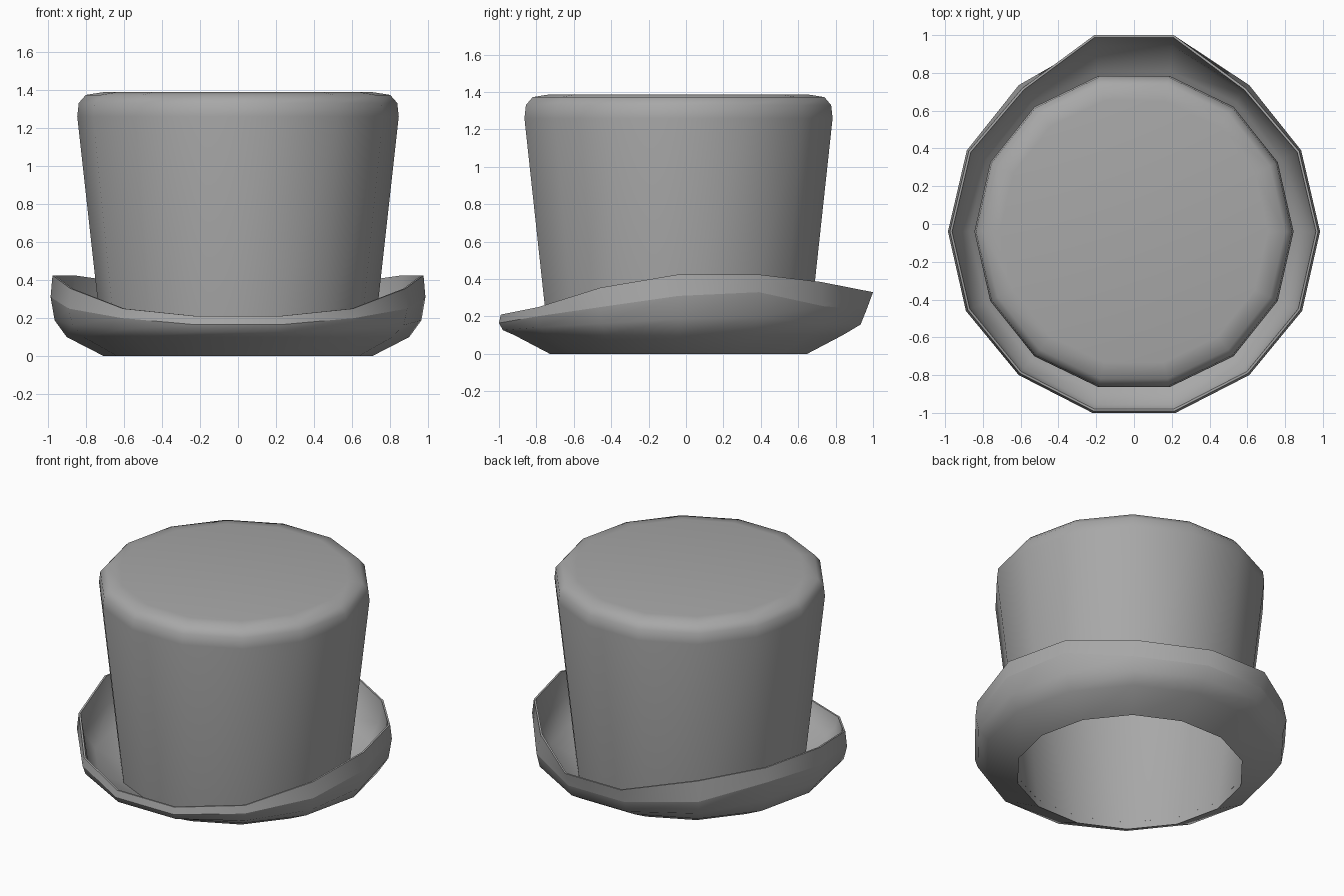
import bpy, bmesh, math

if "Cube" in bpy.data.objects:
    bpy.data.objects.remove(bpy.data.objects["Cube"])

SIDES = 14
CENTRE_Y = -0.04

grey = bpy.data.materials.new("felt_grey")
grey.diffuse_color = (0.39, 0.39, 0.39, 1)
grey.use_nodes = True
grey.node_tree.nodes["Principled BSDF"].inputs["Base Color"].default_value = grey.diffuse_color


def circle(r, z):
    """Ring of points around the hat axis."""
    step = 2 * math.pi / SIDES
    return [(r * math.cos(k * step), CENTRE_Y + r * math.sin(k * step), z)
            for k in range(SIDES)]


def mirrored(half):
    """Full ring from seven stations ordered front to back on the +x side."""
    ring = []
    for k in range(SIDES):
        mirror = 4 <= k <= 10
        i = 7 - k if mirror else (k if k < 4 else k - SIDES)
        x, y, z = half[i + 3]
        ring.append((-x if mirror else x, y, z))
    return ring


def blend(a, b, t_out, t_up):
    """Ring between two rings, with separate outward and upward fractions."""
    return [(p[0] + (q[0] - p[0]) * t_out, p[1] + (q[1] - p[1]) * t_out,
             p[2] + (q[2] - p[2]) * t_up) for p, q in zip(a, b)]


def shrink(ring, amount):
    out = []
    for x, y, z in ring:
        d = math.hypot(x, y - CENTRE_Y)
        f = (d - amount) / d
        out.append((x * f, CENTRE_Y + (y - CENTRE_Y) * f, z))
    return out


def loft(name, rings, cap=False, sharp=()):
    """Smooth skin through the rings; listed rings stay creased."""
    bm = bmesh.new()
    loops = [[bm.verts.new(p) for p in ring] for ring in rings]
    for a, b in zip(loops, loops[1:]):
        for k in range(SIDES):
            n = (k + 1) % SIDES
            bm.faces.new((a[k], a[n], b[n], b[k]))
    if cap:
        bm.faces.new(loops[-1])
    for f in bm.faces:
        f.smooth = True
    for i in sharp:
        for k in range(SIDES):
            bm.edges.get((loops[i][k], loops[i][(k + 1) % SIDES])).smooth = False
    mesh = bpy.data.meshes.new(name)
    bm.to_mesh(mesh)
    bm.free()
    mesh.materials.append(grey)
    obj = bpy.data.objects.new(name, mesh)
    bpy.context.collection.objects.link(obj)
    return obj


# Crown: flared wall, rounded shoulder, flat top, open at the bottom
crown = [(0.705, 0.0), (0.845, 1.26), (0.837, 1.33),
         (0.80, 1.373), (0.71, 1.387)]
loft("crown", [circle(r, z) for r, z in crown], cap=True)

# Brim edge: curled up at the sides, dipping at front and back
edge_low = mirrored([(0.22, -1.0, 0.165), (0.61, -0.80, 0.20),
                     (0.89, -0.46, 0.25), (0.985, -0.04, 0.31),
                     (0.885, 0.39, 0.33), (0.61, 0.735, 0.255),
                     (0.21, 0.965, 0.235)])
edge_top = mirrored([(0.215, -0.99, 0.21), (0.605, -0.79, 0.25),
                     (0.88, -0.455, 0.355), (0.975, -0.04, 0.425),
                     (0.875, 0.385, 0.425), (0.59, 0.72, 0.385),
                     (0.21, 1.0, 0.33)])
lip = shrink(edge_top, 0.012)

# Brim: underside, edge band, thin lip, then the inside back to the crown
under = circle(0.90, 0.10)
inside = circle(0.87, 0.125)
loft("brim", [circle(0.705, 0.0), under, blend(under, edge_low, 0.75, 0.42),
              edge_low, edge_top, lip, blend(inside, lip, 0.75, 0.42),
              inside, circle(0.71, 0.05)], sharp=(3, 4, 5))
